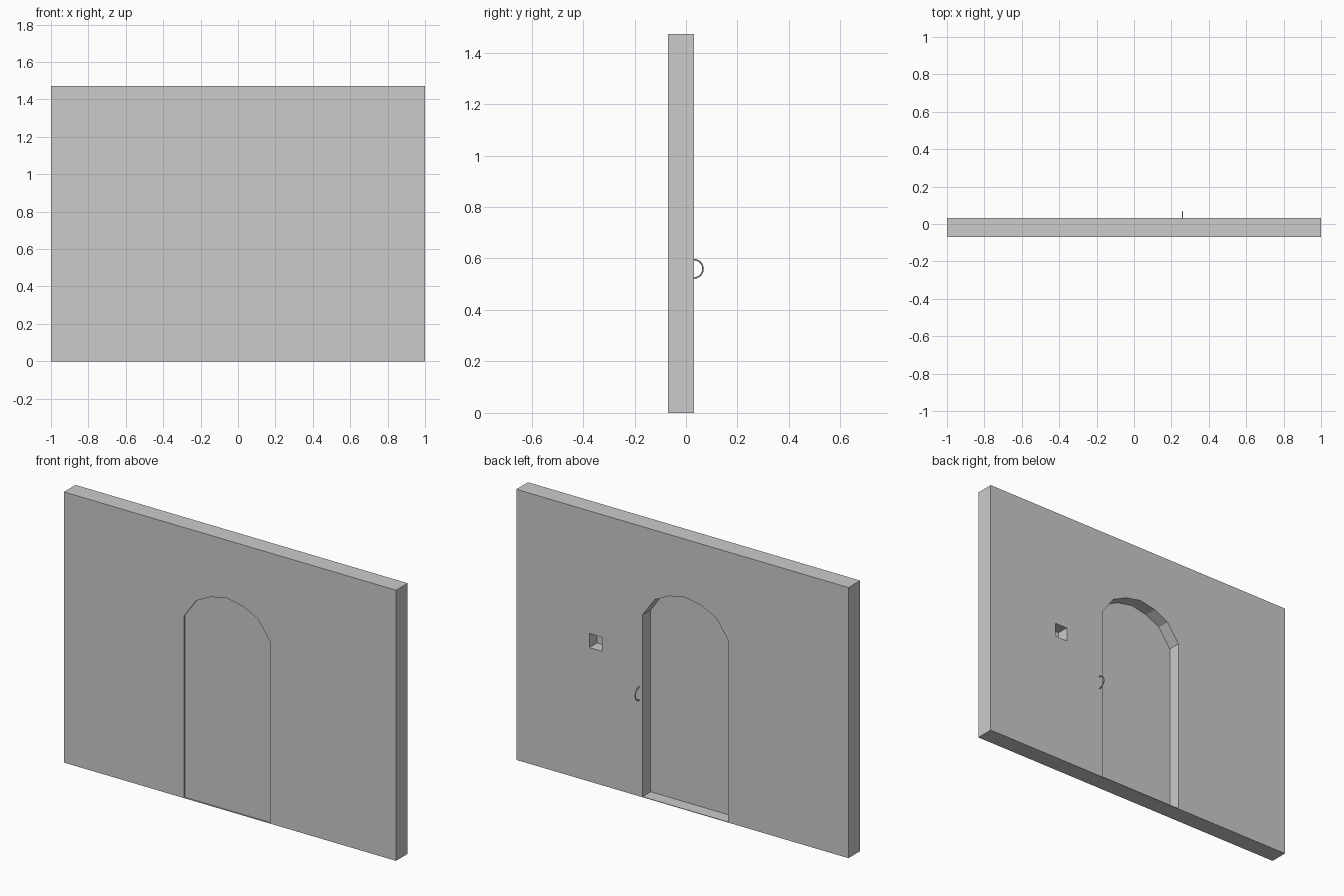
import bpy, bmesh, math

if "Cube" in bpy.data.objects:
    bpy.data.objects.remove(bpy.data.objects["Cube"])

FRONT, BACK, HEIGHT = -0.069, 0.031, 1.473
DOOR_X = -0.018


def prism(name, outline, y0, y1):
    """Extrude an XZ outline along y from y0 to y1."""
    bm = bmesh.new()
    face = bm.faces.new([bm.verts.new((x, y0, z)) for x, z in outline])
    ext = bmesh.ops.extrude_face_region(bm, geom=[face])
    verts = [g for g in ext["geom"] if isinstance(g, bmesh.types.BMVert)]
    bmesh.ops.translate(bm, verts=verts, vec=(0, y1 - y0, 0))
    bmesh.ops.recalc_face_normals(bm, faces=bm.faces)
    mesh = bpy.data.meshes.new(name)
    bm.to_mesh(mesh)
    bm.free()
    ob = bpy.data.objects.new(name, mesh)
    bpy.context.collection.objects.link(ob)
    return ob


def rect(x0, x1, z0, z1):
    return [(x0, z0), (x1, z0), (x1, z1), (x0, z1)]


def cut(target, cutter):
    mod = target.modifiers.new("cut", "BOOLEAN")
    mod.operation = "DIFFERENCE"
    mod.solver = "EXACT"
    mod.object = cutter
    bpy.context.view_layer.objects.active = target
    bpy.ops.object.modifier_apply(modifier=mod.name)
    bpy.data.objects.remove(cutter)


# faceted arch outline, mirrored about the door centre
half = [(0.258, 0.003), (0.258, 0.992), (0.185, 1.095), (0.097, 1.138)]
arch = ([(DOOR_X + x, z) for x, z in half] + [(DOOR_X, 1.157)]
        + [(DOOR_X - x, z) for x, z in reversed(half)])

# wall with arched doorway and a small blind niche in the back
wall = prism("wall", rect(-1, 1, 0, HEIGHT), FRONT, BACK)
cut(wall, prism("doorway_cutter", arch, FRONT - 0.1, BACK + 0.1))
cut(wall, prism("niche_cutter", rect(0.483, 0.56, 0.729, 0.806), BACK - 0.066, BACK + 0.1))

# door panel set near the front face
prism("door", arch, FRONT + 0.006, BACK - 0.07)

# half-ring pull handle beside the doorway
curve = bpy.data.curves.new("handle", "CURVE")
curve.dimensions = "3D"
curve.bevel_depth = 0.003
curve.bevel_resolution = 2
curve.use_fill_caps = True
spline = curve.splines.new("POLY")
N = 16
spline.points.add(N)
for i, p in enumerate(spline.points):
    a = -math.pi / 2 + math.pi * i / N
    p.co = (0.26, BACK - 0.001 + 0.036 * math.cos(a), 0.56 + 0.036 * math.sin(a), 1)
handle = bpy.data.objects.new("handle", curve)
bpy.context.collection.objects.link(handle)
bpy.ops.object.select_all(action="DESELECT")
handle.select_set(True)
bpy.context.view_layer.objects.active = handle
bpy.ops.object.convert(target="MESH")
bpy.ops.object.shade_smooth_by_angle()
